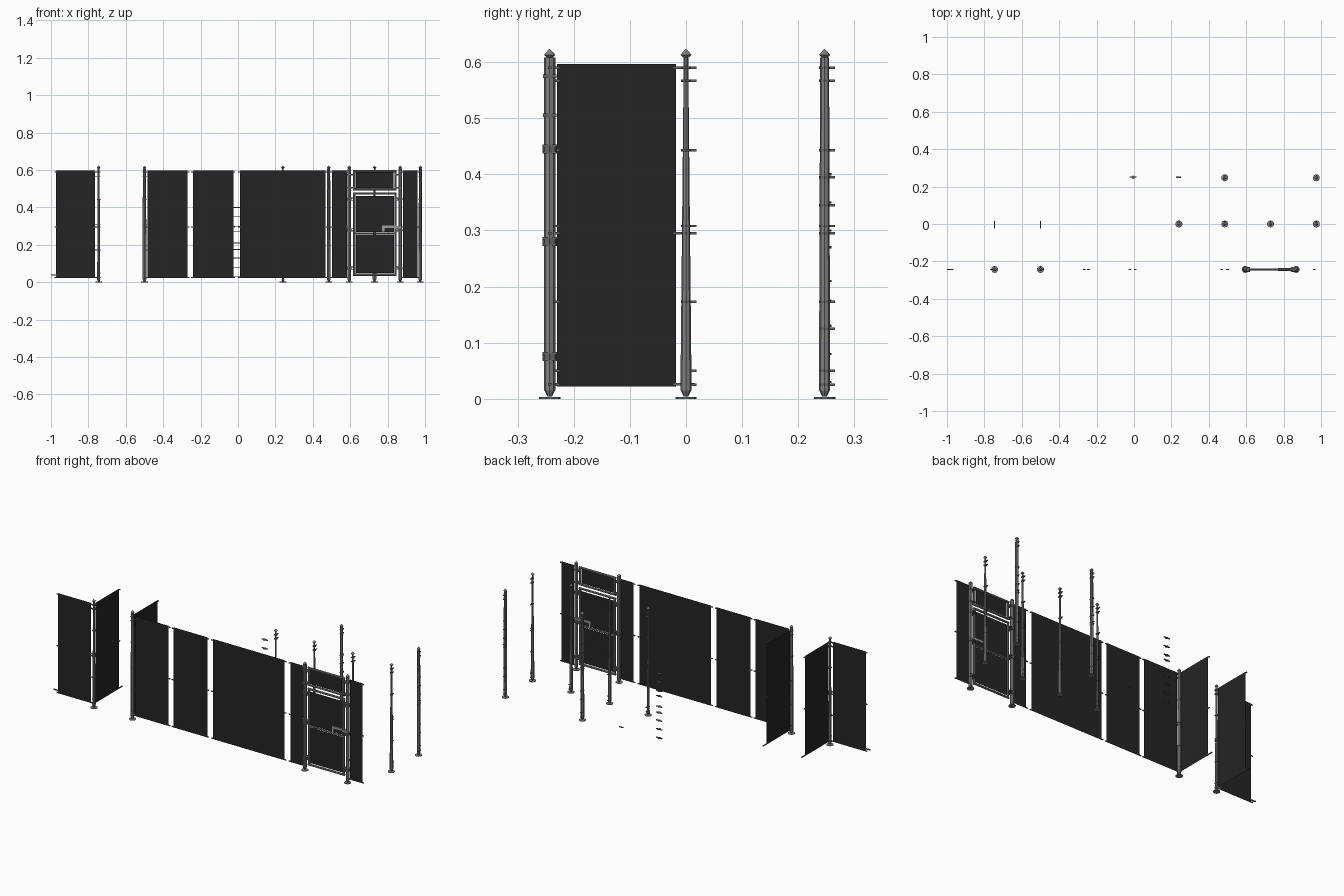
import bpy, bmesh, math
from mathutils import Matrix, Vector

if "Cube" in bpy.data.objects:
    bpy.data.objects.remove(bpy.data.objects["Cube"])

def mat(name, v):
    m = bpy.data.materials.new(name)
    m.diffuse_color = (v, v, v, 1)
    m.use_nodes = True
    m.node_tree.nodes["Principled BSDF"].inputs["Base Color"].default_value = m.diffuse_color
    return m

MESH = mat("dark wire mesh", 0.018)
STEEL = mat("galvanised steel", 0.22)
CLAMP = mat("dull clamp steel", 0.13)
LOCK = mat("light latch steel", 0.35)

def finish(bm, name, m, smooth=False):
    me = bpy.data.meshes.new(name)
    bm.to_mesh(me)
    bm.free()
    me.materials.append(m)
    for p in me.polygons:
        p.use_smooth = False
    ob = bpy.data.objects.new(name, me)
    bpy.context.collection.objects.link(ob)
    return ob

def add_cyl(bm, x, y, z0, z1, r0, r1, n=8):
    mt = Matrix.Translation((x, y, (z0 + z1) / 2))
    bmesh.ops.create_cone(bm, cap_ends=True, segments=n, radius1=r0, radius2=r1,
                          depth=z1 - z0, matrix=mt)

def add_box(bm, x0, x1, y0, y1, z0, z1):
    mt = Matrix.Translation(((x0 + x1) / 2, (y0 + y1) / 2, (z0 + z1) / 2))
    bmesh.ops.create_cube(bm, size=1, matrix=mt @ Matrix.Diagonal((x1 - x0, y1 - y0, z1 - z0, 1)))

def add_rod(bm, a, b, r, n=8):
    a, b = Vector(a), Vector(b)
    d = b - a
    mt = Matrix.Translation((a + b) / 2) @ d.to_track_quat('Z', 'Y').to_matrix().to_4x4()
    bmesh.ops.create_cone(bm, cap_ends=True, segments=n, radius1=r, radius2=r,
                          depth=d.length, matrix=mt)

def post(name, x, y, r_low, r_top):
    # shaft, pointed foot, ground plate and finial cap
    bm = bmesh.new()
    add_cyl(bm, x, y, 0.015, 0.608, r_low, r_top)
    add_cyl(bm, x, y, 0.004, 0.016, 0.004, 0.010)
    add_cyl(bm, x, y, 0.0, 0.003, 0.019, 0.019, 10)
    add_cyl(bm, x, y, 0.608, 0.613, 0.005, 0.010)
    add_cyl(bm, x, y, 0.613, 0.623, 0.010, 0.001)
    finish(bm, name, STEEL)

def clamps(name, x, y, heights, dx, dy, r=0.010):
    # ring bands with a bolt tab pointing along (dx, dy)
    bm = bmesh.new()
    for z in heights:
        add_cyl(bm, x, y, z - 0.002, z + 0.002, r, r)
        cx, cy = x + dx * 0.0125, y + dy * 0.0125
        hx, hy = (0.006, 0.003) if dx else (0.003, 0.006)
        add_box(bm, cx - hx, cx + hx, cy - hy, cy + hy, z - 0.002, z + 0.002)
    finish(bm, name, CLAMP)

F = -0.243
Z0, Z1 = 0.022, 0.597
LINE = (0.025, 0.05, 0.173, 0.295, 0.308, 0.443, 0.567, 0.59)
BACK = LINE + (0.125, 0.345, 0.395)

# Posts of the fence kit
post("corner_post", -0.745, F, 0.008, 0.005)
post("end_post", -0.5, F, 0.010, 0.009)
for i, x in enumerate((0.595, 0.867)):
    post("gate_post_%d" % i, x, F, 0.010, 0.010)
for i, x in enumerate((0.24, 0.485, 0.73, 0.975)):
    post("line_post_%d" % i, x, 0, 0.006 if i == 0 else 0.010, 0.004)
    clamps("line_post_clamps_%d" % i, x, 0, LINE, 0, 1, 0.009)
for i, x in enumerate((0.485, 0.975)):
    post("back_post_%d" % i, x, 0.247, 0.010, 0.008)
    clamps("back_post_clamps_%d" % i, x, 0.247, BACK, 0, 1)
for i, x in enumerate((-0.745, -0.5)):
    clamps("corner_clamps_%d" % i, x, F, LINE, 0, 1)
    clamps("side_clamps_%d" % i, x, F, LINE[::2], -1 if i == 0 else 1, 0)

# Loose stack of spare clamps, and a single loose one
bm = bmesh.new()
for z in (0.03, 0.08, 0.13, 0.175, 0.21, 0.27, 0.30, 0.35, 0.40):
    add_cyl(bm, -0.005, 0.25, z - 0.002, z + 0.002, 0.009, 0.009)
    add_box(bm, -0.023, 0.014, 0.248, 0.254, z - 0.002, z + 0.002)
add_box(bm, 0.225, 0.25, 0.247, 0.253, 0.025, 0.029)
finish(bm, "spare_clamps", CLAMP)

# Mesh panels as single sheets
def panel(name, a, b, z0=Z0, z1=Z1):
    bm = bmesh.new()
    vs = [bm.verts.new(v) for v in ((*a, z0), (*b, z0), (*b, z1), (*a, z1))]
    bm.faces.new(vs)
    finish(bm, name, MESH)

ties = bmesh.new()
for i, (a, b) in enumerate(((-0.972, -0.765), (-0.485, -0.27), (-0.24, -0.025),
                            (0.01, 0.467), (0.503, 0.582), (0.882, 0.96))):
    panel("front_panel_%d" % i, (a, F), (b, F))
    # wire ties at both edges
    for z in (0.026, 0.295, 0.59):
        for e, s in ((a, -1), (b, 1)):
            x0, x1 = sorted((e - s * 0.004, e + s * 0.010))
            add_box(ties, x0, x1, F - 0.003, F + 0.003, z - 0.002, z + 0.002)
for i, x in enumerate((-0.745, -0.5)):
    panel("side_panel_%d" % i, (x, -0.23), (x, -0.018))
    for z in (0.026, 0.295, 0.59):
        add_box(ties, x - 0.003, x + 0.003, -0.024, -0.006, z - 0.002, z + 0.002)
        add_box(ties, x - 0.003, x + 0.003, -0.236, -0.226, z - 0.002, z + 0.002)
    add_box(ties, x - 0.003, x + 0.003, -0.006, 0.015, 0.024, 0.028)
add_box(ties, -1.0, -0.965, F - 0.003, F + 0.003, 0.036, 0.041)
finish(ties, "wire_ties", CLAMP)

# Gate: header frame and hinged leaf
L, R = 0.622, 0.842
bm = bmesh.new()
def frame(z0, z1, r=0.006):
    for z in (z0, z1):
        add_rod(bm, (L - r, F, z), (R + r, F, z), r)
    for x in (L, R):
        add_rod(bm, (x, F, z0), (x, F, z1), r)
frame(0.497, 0.594)
finish(bm, "gate_header_frame", STEEL)
bm = bmesh.new()
frame(0.04, 0.474)
add_rod(bm, (L, F, 0.262), (R, F, 0.262), 0.005)
finish(bm, "gate_leaf_frame", STEEL)
panel("gate_header_mesh", (L + 0.01, F), (R - 0.01, F), 0.505, 0.59)
panel("gate_leaf_mesh_low", (L + 0.008, F), (R - 0.008, F), 0.05, 0.255)
panel("gate_leaf_mesh_high", (L + 0.008, F), (R - 0.008, F), 0.268, 0.46)

# Hinges and header brackets joining gate to posts
bm = bmesh.new()
for z in (0.075, 0.28, 0.445):
    for x, s in ((0.595, 1), (0.867, -1)):
        x0, x1 = sorted((x - s * 0.011, x + s * 0.024))
        for dz in (-0.006, 0.006):
            add_box(bm, x0, x1, F - 0.013, F + 0.013, z + dz - 0.002, z + dz + 0.002)
        add_cyl(bm, x, F, z - 0.006, z + 0.006, 0.013, 0.013)
for z in (0.505, 0.575):
    for x, s in ((0.595, 1), (0.867, -1)):
        x0, x1 = sorted((x - s * 0.011, x + s * 0.024))
        add_box(bm, x0, x1, F - 0.012, F + 0.012, z - 0.003, z + 0.003)
finish(bm, "gate_hinges", CLAMP)

# Latch
bm = bmesh.new()
add_box(bm, 0.770, 0.846, F - 0.008, F + 0.008, 0.290, 0.303)
add_box(bm, 0.770, 0.784, F - 0.008, F + 0.008, 0.268, 0.290)
add_box(bm, 0.836, 0.872, F - 0.010, F + 0.010, 0.284, 0.298)
finish(bm, "gate_latch", LOCK)
